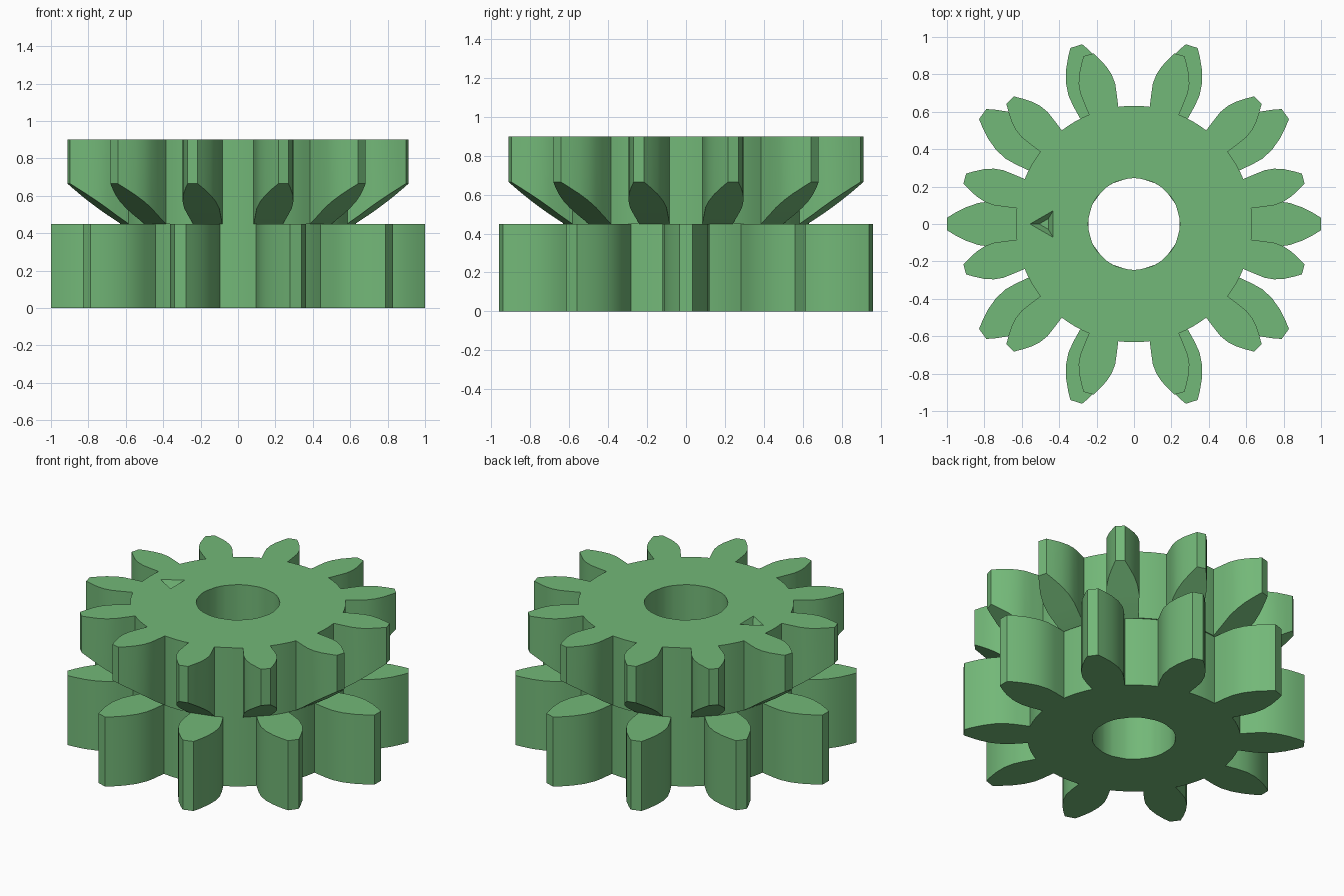
import bpy, bmesh, math

if "Cube" in bpy.data.objects:
    bpy.data.objects.remove(bpy.data.objects["Cube"])

HOLE_R = 0.245

green = bpy.data.materials.new("leaf green")
green.diffuse_color = (0.171, 0.479, 0.188, 1)
green.use_nodes = True
green.node_tree.nodes["Principled BSDF"].inputs["Base Color"].default_value = green.diffuse_color


def finish(bm, name):
    bmesh.ops.recalc_face_normals(bm, faces=bm.faces)
    me = bpy.data.meshes.new(name)
    bm.to_mesh(me)
    bm.free()
    me.materials.append(green)
    ob = bpy.data.objects.new(name, me)
    bpy.context.collection.objects.link(ob)
    return ob


def gear(name, teeth, phase, profile, z_bottom, z_top, gap_steps=4):
    """profile: (radius, half width) from tooth root to tip; z_bottom: height by radius."""
    bm = bmesh.new()
    root_r, root_w = profile[0]
    root_a = math.asin(root_w / root_r)
    pitch = 2 * math.pi / teeth

    def column(x, y, zb):
        return bm.verts.new((x, y, zb)), bm.verts.new((x, y, z_top))

    def wall(a, b):
        bm.faces.new((a[0], b[0], b[1], a[1]))

    def caps(a, b, c, d):
        for k in (0, 1):
            bm.faces.new((a[k], b[k], c[k], d[k]))

    # ring body: outer and hole columns share their angles
    outer, inner = [], []
    for i in range(teeth):
        c = phase + i * pitch
        angles = [c - root_a] + [c + root_a + (pitch - 2 * root_a) * j / gap_steps
                                 for j in range(gap_steps)]
        for a in angles:
            for ring, r in ((outer, math.hypot(root_r, 0)), (inner, HOLE_R)):
                ring.append(column(r * math.cos(a), r * math.sin(a), z_bottom(root_r)))
    n = len(outer)
    for i in range(n):
        j = (i + 1) % n
        caps(outer[i], outer[j], inner[j], inner[i])
        wall(inner[i], inner[j])
        if i % (gap_steps + 1):
            wall(outer[i], outer[j])

    # teeth grown outward from the ring
    for i in range(teeth):
        c = phase + i * pitch
        k = i * (gap_steps + 1)
        right, left = outer[k], outer[k + 1]
        for r, w in profile[1:]:
            new = [column(r * math.cos(c) - s * w * math.sin(c),
                          r * math.sin(c) + s * w * math.cos(c), z_bottom(r))
                   for s in (-1, 1)]
            caps(right, new[0], new[1], left)
            wall(right, new[0])
            wall(left, new[1])
            right, left = new
        wall(right, left)

    ob = finish(bm, name)
    bpy.ops.object.select_all(action='DESELECT')
    ob.select_set(True)
    bpy.context.view_layer.objects.active = ob
    bpy.ops.object.shade_smooth_by_angle(angle=math.radians(25))
    return ob


# wide lower gear with ten teeth
gear("lower_gear", 10, 0,
     [(0.625, 0.098), (0.70, 0.114), (0.76, 0.121), (0.83, 0.113),
      (0.90, 0.089), (0.96, 0.058), (1.0, 0.033)],
     lambda r: 0.0, 0.45)

# upper gear with twelve teeth, undersides sloping up towards the tips
upper = gear("upper_gear", 12, math.radians(15),
             [(0.632, 0.081), (0.70, 0.091), (0.75, 0.097), (0.80, 0.092),
              (0.85, 0.076), (0.90, 0.050), (0.937, 0.028)],
             lambda r: 0.45 + (r - 0.632) / 0.305 * 0.215, 0.90)

# tapered triangular alignment mark sunk into the top
bm = bmesh.new()
rings = []
for scale, z in ((0.4, 0.85), (1.0, 0.90), (1.0, 0.95)):
    rings.append([bm.verts.new((-0.474 + scale * x, scale * y, z))
                  for x, y in ((-0.082, 0), (0.041, -0.071), (0.041, 0.071))])
bm.faces.new(rings[0])
bm.faces.new(rings[2])
for a, b in zip(rings, rings[1:]):
    for i in range(3):
        j = (i + 1) % 3
        bm.faces.new((a[i], a[j], b[j], b[i]))
cutter = finish(bm, "mark_cutter")
cutter.hide_render = True
cutter.hide_viewport = True
cut = upper.modifiers.new("alignment_mark", 'BOOLEAN')
cut.operation = 'DIFFERENCE'
cut.solver = 'EXACT'
cut.object = cutter
